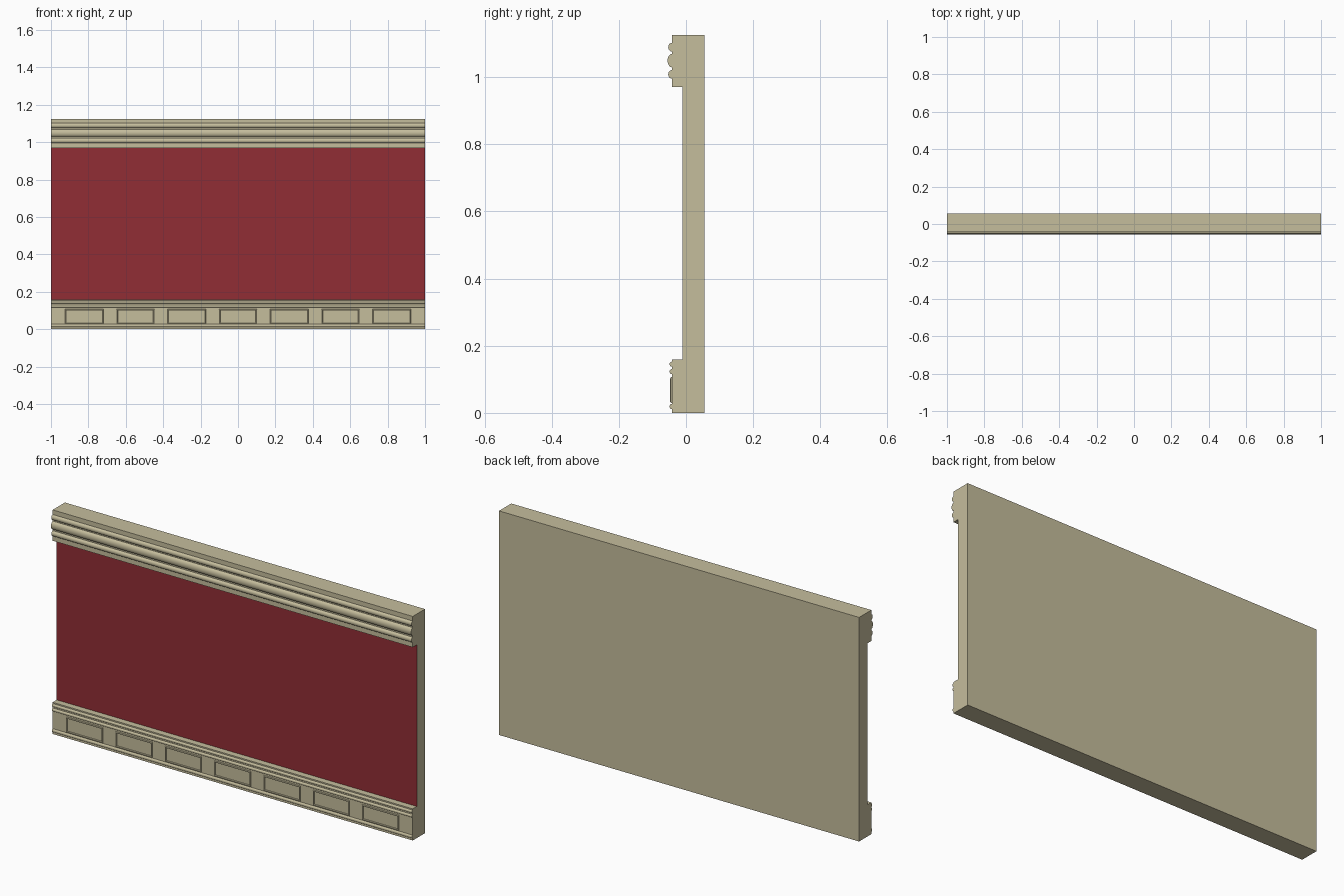
import bpy, bmesh, math

if "Cube" in bpy.data.objects:
    bpy.data.objects.remove(bpy.data.objects["Cube"])


def material(name, rgb):
    m = bpy.data.materials.new(name)
    m.diffuse_color = (*rgb, 1)
    m.use_nodes = True
    m.node_tree.nodes["Principled BSDF"].inputs["Base Color"].default_value = m.diffuse_color
    return m


CREAM = material("cream_stone", (0.56, 0.51, 0.335))
RED = material("red_panel", (0.285, 0.027, 0.036))

HALF, BACK, WALL_FRONT, TRIM_FRONT = 1.0, 0.055, -0.01, -0.042
HEIGHT, CORNICE_Z, BASE_Z = 1.125, 0.97, 0.159


def finish(bm, name, mats=(CREAM,), smooth=True):
    bmesh.ops.recalc_face_normals(bm, faces=bm.faces)
    mesh = bpy.data.meshes.new(name)
    bm.to_mesh(mesh)
    bm.free()
    for m in mats:
        mesh.materials.append(m)
    ob = bpy.data.objects.new(name, mesh)
    bpy.context.collection.objects.link(ob)
    if smooth:
        bpy.ops.object.select_all(action='DESELECT')
        ob.select_set(True)
        bpy.context.view_layer.objects.active = ob
        bpy.ops.object.shade_smooth_by_angle(angle=math.radians(35))
    return ob


def extrude_profile(points):
    """Extrude a (y, z) outline along the whole wall length."""
    bm = bmesh.new()
    face = bm.faces.new([bm.verts.new((-HALF, y, z)) for y, z in points])
    res = bmesh.ops.extrude_face_region(bm, geom=[face], use_keep_orig=True)
    verts = [g for g in res["geom"] if isinstance(g, bmesh.types.BMVert)]
    bmesh.ops.translate(bm, verts=verts, vec=(2 * HALF, 0, 0))
    return bm


def trim(name, z0, z1, beads):
    """Flat board with round beads (centre z, half height, projection)."""
    pts = [(WALL_FRONT, z1), (WALL_FRONT, z0), (TRIM_FRONT, z0)]
    n = 10
    for zc, r, out in sorted(beads):
        for i in range(n + 1):
            a = math.pi * i / n
            pts.append((TRIM_FRONT - out * math.sin(a), zc - r * math.cos(a)))
    pts.append((TRIM_FRONT, z1))
    return finish(extrude_profile(pts), name)


# Wall slab, red on its front face
wall = extrude_profile([(BACK, 0), (BACK, HEIGHT), (WALL_FRONT, HEIGHT), (WALL_FRONT, 0)])
bmesh.ops.recalc_face_normals(wall, faces=wall.faces)
for f in wall.faces:
    f.material_index = 1 if f.normal.y < -0.9 else 0
finish(wall, "wall_slab", (CREAM, RED), smooth=False)

# Top rail and skirting with their beads
trim("top_rail", CORNICE_Z, HEIGHT,
     [(1.008, 0.013, 0.011), (1.049, 0.02, 0.013), (1.089, 0.013, 0.011)])
trim("skirting", 0, BASE_Z,
     [(0.019, 0.008, 0.007), (0.123, 0.0075, 0.007), (0.145, 0.0075, 0.007)])


# Small rectangular bead frames along the skirting
def frame(name, cx):
    bm = bmesh.new()
    w, z0, z1 = 0.102, 0.029, 0.107
    rings = []
    for d, h in [(0, -0.001), (0.001, 0.003), (0.004, 0.005), (0.007, 0.003), (0.008, -0.001)]:
        y = TRIM_FRONT - h
        rings.append([bm.verts.new(p) for p in (
            (cx - w + d, y, z0 + d), (cx + w - d, y, z0 + d),
            (cx + w - d, y, z1 - d), (cx - w + d, y, z1 - d))])
    for i, a in enumerate(rings):
        b = rings[(i + 1) % len(rings)]
        for k in range(4):
            bm.faces.new((a[k], a[(k + 1) % 4], b[(k + 1) % 4], b[k]))
    finish(bm, name, smooth=False)


for i in range(7):
    frame(f"skirting_frame_{i + 1}", (i - 3) * 0.274)
